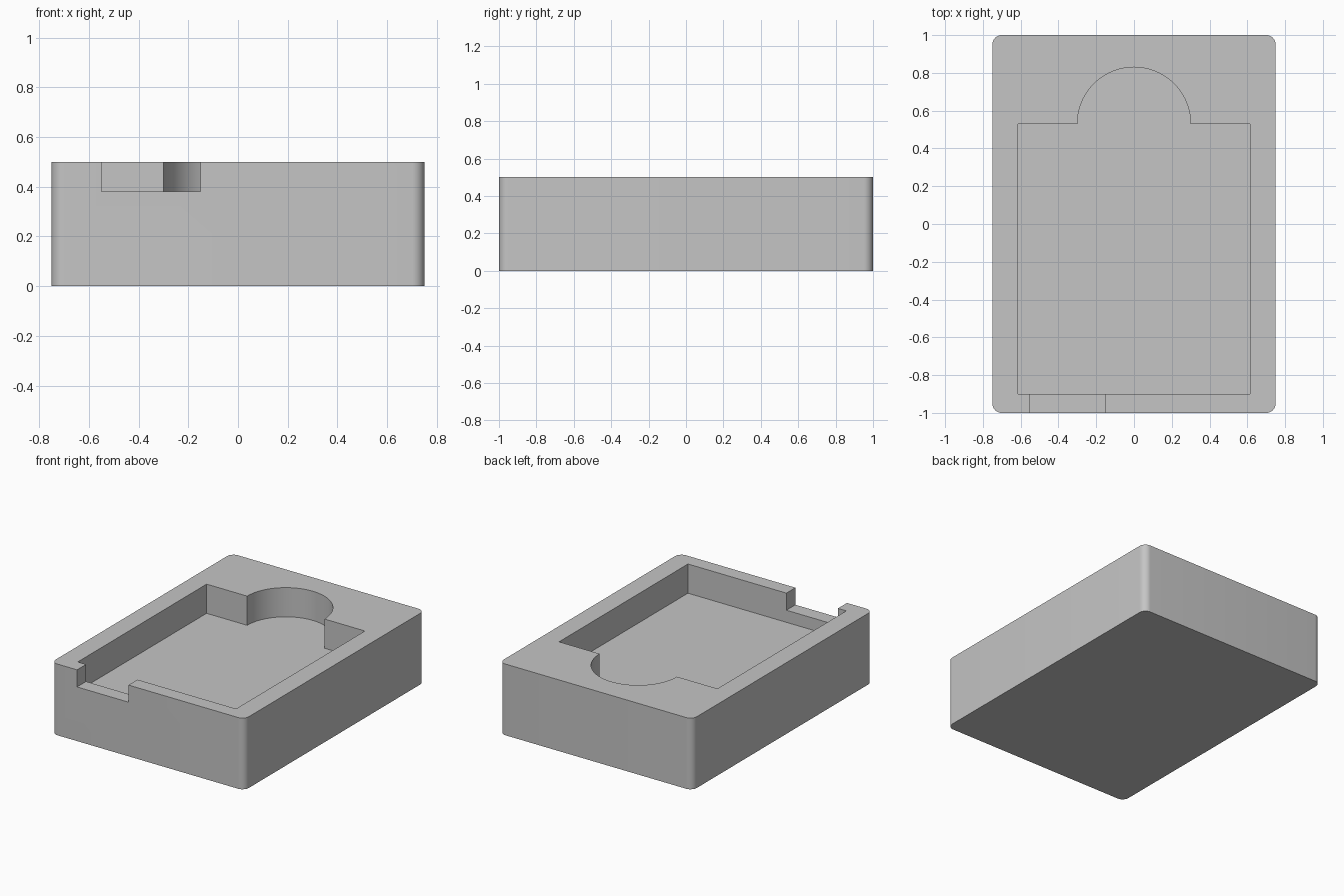
import bpy, bmesh, math

cube = bpy.data.objects.get("Cube")
if cube:
    bpy.data.objects.remove(cube, do_unlink=True)

HEIGHT, FLOOR, NOTCH = 0.5, 0.295, 0.38
HALF_X, HALF_Y, CORNER = 0.75, 1.0, 0.05

grey = bpy.data.materials.new("plain grey")
grey.use_nodes = True
colour = (0.56, 0.56, 0.56, 1)
grey.diffuse_color = colour
grey.node_tree.nodes["Principled BSDF"].inputs["Base Color"].default_value = colour


def arc(cx, cy, radius, start, end, steps):
    angles = [math.radians(start + (end - start) * i / steps) for i in range(steps + 1)]
    return [(cx + radius * math.cos(a), cy + radius * math.sin(a)) for a in angles]


def prism(name, outline, bottom, top):
    """Extrude a counter-clockwise outline from bottom to top."""
    bm = bmesh.new()
    face = bm.faces.new([bm.verts.new((x, y, bottom)) for x, y in outline])
    ret = bmesh.ops.extrude_face_region(bm, geom=[face])
    verts = [g for g in ret["geom"] if isinstance(g, bmesh.types.BMVert)]
    bmesh.ops.translate(bm, verts=verts, vec=(0, 0, top - bottom))
    bmesh.ops.recalc_face_normals(bm, faces=bm.faces)
    mesh = bpy.data.meshes.new(name)
    bm.to_mesh(mesh)
    bm.free()
    mesh.materials.append(grey)
    obj = bpy.data.objects.new(name, mesh)
    bpy.context.collection.objects.link(obj)
    return obj


def rectangle(x0, x1, y0, y1):
    return [(x0, y0), (x1, y0), (x1, y1), (x0, y1)]


# Block with rounded vertical corners
outline = []
for i, (sx, sy) in enumerate([(1, 1), (-1, 1), (-1, -1), (1, -1)]):
    outline += arc(sx * (HALF_X - CORNER), sy * (HALF_Y - CORNER),
                   CORNER, 90 * i, 90 * i + 90, 10)
tray = prism("tray_body", outline, 0, HEIGHT)

# Pocket with a half-round finger recess at the back
pocket_x, pocket_back, recess = 0.615, 0.53, 0.3
pocket_outline = [(-pocket_x, pocket_back), (-pocket_x, -0.9),
                  (pocket_x, -0.9), (pocket_x, pocket_back)]
pocket_outline += arc(0, pocket_back, recess, 0, 180, 40)
pocket = prism("pocket_cutter", pocket_outline, FLOOR, 0.7)

# Notch through the front wall
notch = prism("notch_cutter", rectangle(-0.55, -0.15, -1.1, -0.8), NOTCH, 0.7)

# Cut the recesses and drop the cutters
bpy.ops.object.select_all(action="DESELECT")
tray.select_set(True)
bpy.context.view_layer.objects.active = tray
for cutter in (pocket, notch):
    cutter.hide_render = True
    mod = tray.modifiers.new(cutter.name, "BOOLEAN")
    mod.operation = "DIFFERENCE"
    mod.solver = "EXACT"
    mod.object = cutter
    bpy.ops.object.modifier_apply(modifier=mod.name)
    bpy.data.objects.remove(cutter, do_unlink=True)

bpy.ops.object.shade_smooth_by_angle(angle=math.radians(30))
